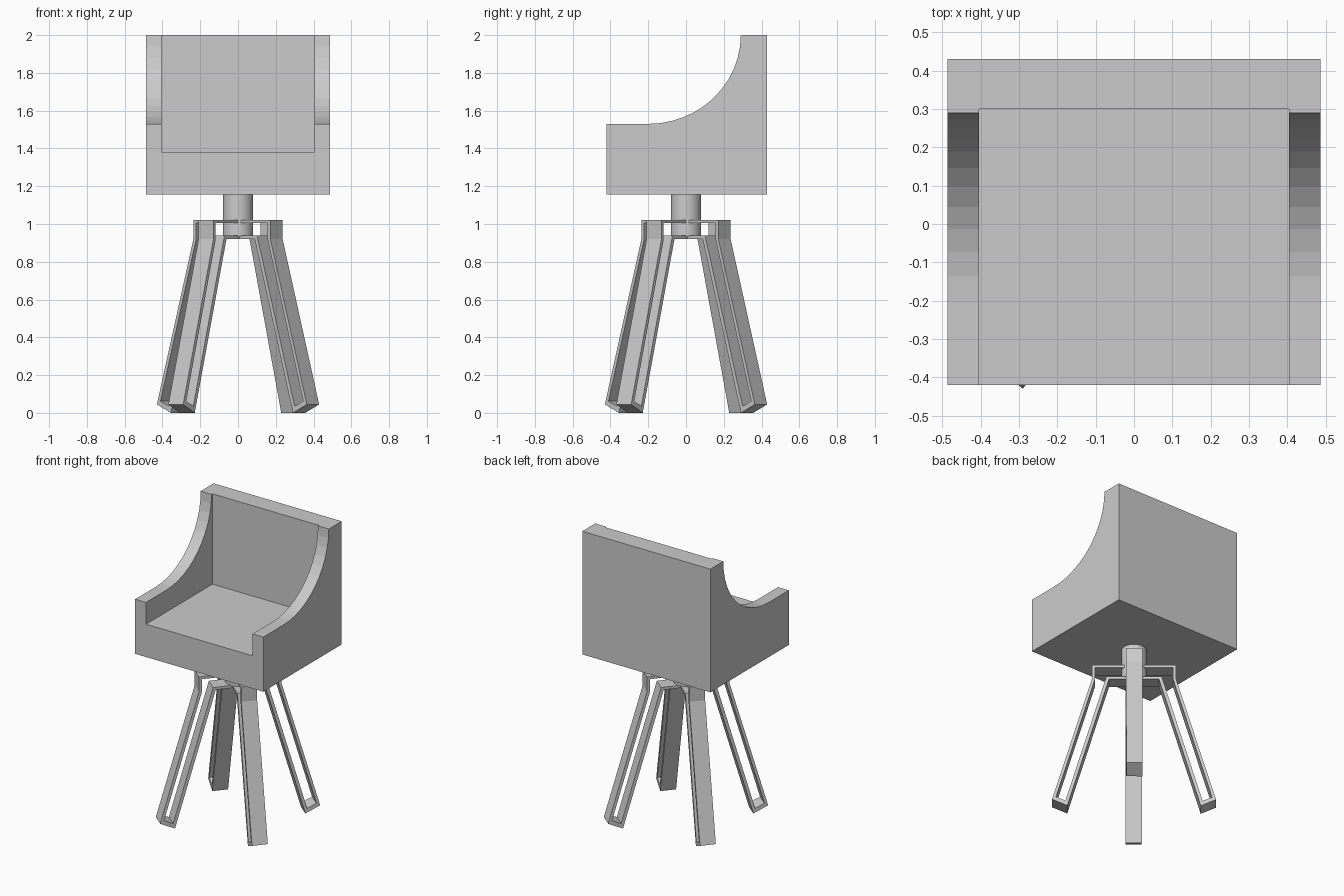
import bpy, bmesh, math
from mathutils import Matrix

if "Cube" in bpy.data.objects:
    bpy.data.objects.remove(bpy.data.objects["Cube"])


def extrude_profile(name, pts, half_width, place):
    """Extrude a closed 2D profile symmetrically; place(u, v, w) -> xyz."""
    bm = bmesh.new()
    face = bm.faces.new([bm.verts.new(place(u, v, -half_width)) for u, v in pts])
    ext = bmesh.ops.extrude_face_region(bm, geom=[face])
    a, b = place(0, 0, -half_width), place(0, 0, half_width)
    shift = [q - p for p, q in zip(a, b)]
    bmesh.ops.translate(bm, vec=shift,
                        verts=[g for g in ext["geom"] if isinstance(g, bmesh.types.BMVert)])
    bmesh.ops.recalc_face_normals(bm, faces=bm.faces)
    mesh = bpy.data.meshes.new(name)
    bm.to_mesh(mesh)
    bm.free()
    obj = bpy.data.objects.new(name, mesh)
    bpy.context.collection.objects.link(obj)
    return obj


def box(name, lo, hi):
    bpy.ops.mesh.primitive_cube_add(size=1, location=[(a + b) / 2 for a, b in zip(lo, hi)])
    obj = bpy.context.object
    obj.name = name
    obj.data.transform(Matrix.Diagonal([b - a for a, b in zip(lo, hi)] + [1]))
    return obj


# Seat shell: side profile with a swept curve from arm to back
steps = 12
profile = [(-0.42, 1.155), (0.43, 1.155), (0.43, 2.0)]
for i in range(steps + 1):
    t = math.pi / 2 * i / steps
    profile.append((-0.2 + 0.49 * math.cos(t), 2.0 - 0.47 * math.sin(t)))
profile.append((-0.42, 1.53))
seat = extrude_profile("seat_shell", profile, 0.486, lambda u, v, w: (w, u, v))

# Hollow between the arms
cutter = box("seat_hollow_cutter", (-0.404, -0.8, 1.38), (0.404, 0.30, 2.3))
cutter.hide_render = True
cutter.hide_viewport = True
cutter.display_type = 'WIRE'
cut = seat.modifiers.new("hollow", 'BOOLEAN')
cut.operation = 'DIFFERENCE'
cut.solver = 'EXACT'
cut.object = cutter

# Central column
bpy.ops.mesh.primitive_cylinder_add(vertices=32, radius=0.08, depth=0.23, location=(0, 0, 1.05))
column = bpy.context.object
column.name = "column"
bpy.ops.object.shade_smooth_by_angle()

# Four bent-strip legs, turned slightly off the diagonals
turn = math.radians(90 - 39.7)
strip = [(0.05, 1.022), (0.265, 1.022), (0.265, 0.92), (0.516, 0.045), (0.42, 0.0),
         (0.157, 0.92), (0.05, 0.92), (0.05, 0.938), (0.174, 0.938), (0.432, 0.035),
         (0.491, 0.062), (0.246, 0.918), (0.246, 1.004), (0.05, 1.004)]
for i, label in enumerate(("back_right", "back_left", "front_left", "front_right")):
    leg = extrude_profile(label + "_leg", strip, 0.051, lambda u, v, w: (u, w, v))
    leg.rotation_euler.z = turn + i * math.pi / 2

# Plate joining the lower leg strips under the column
hub = box("hub_plate", (-0.05, -0.05, 0.92), (0.05, 0.05, 0.938))
hub.rotation_euler.z = turn
